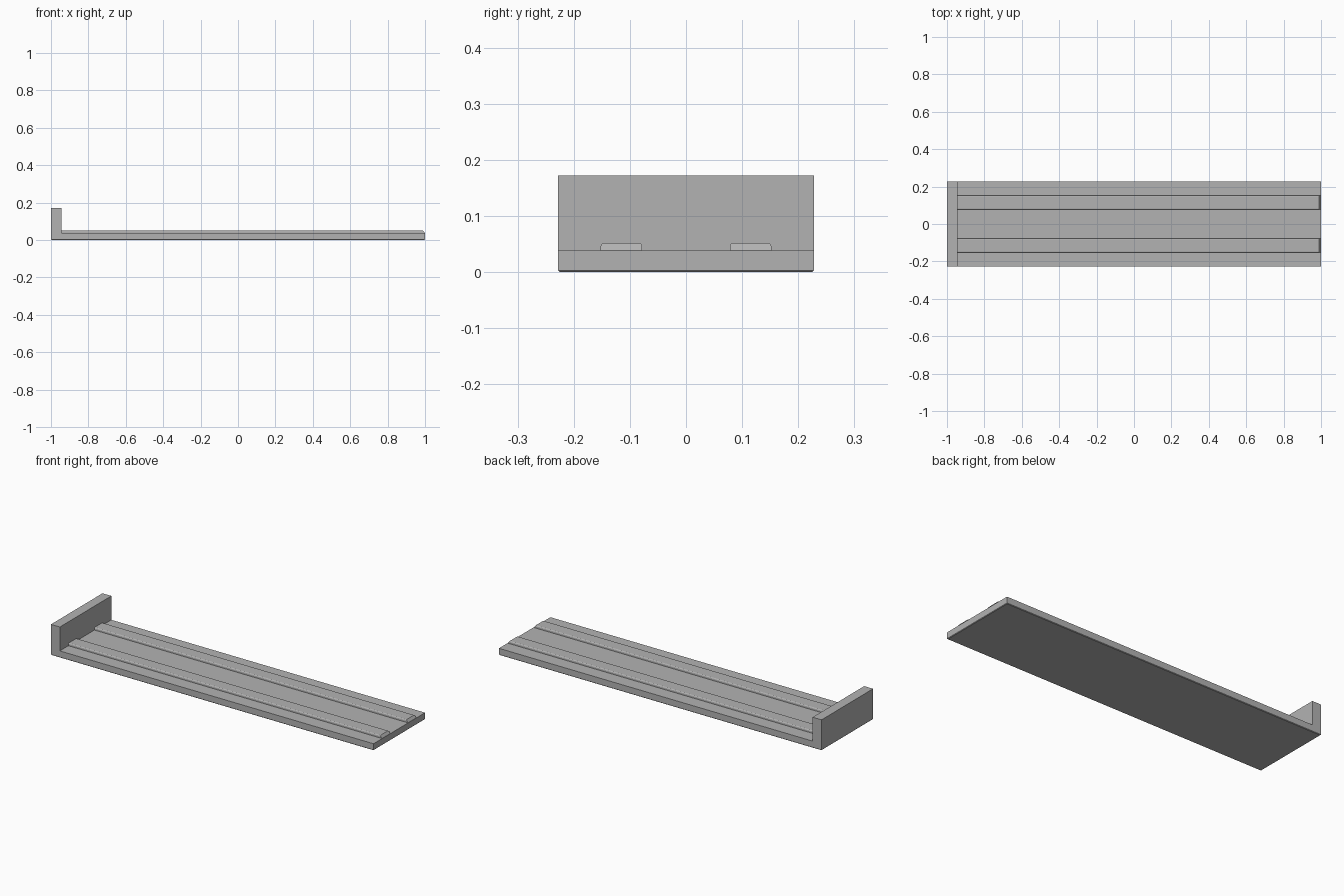
import bpy, bmesh

cube = bpy.data.objects.get("Cube")
if cube:
    bpy.data.objects.remove(cube, do_unlink=True)

grey = bpy.data.materials.new("plain grey")
grey.use_nodes = True
colour = (0.45, 0.45, 0.45, 1)
grey.diffuse_color = colour
grey.node_tree.nodes["Principled BSDF"].inputs["Base Color"].default_value = colour


def extrude(name, outline, to_point, vector, bevel=0, segments=1, pick=None):
    """Sweep a flat outline along a vector and bevel the picked edges."""
    bm = bmesh.new()
    face = bm.faces.new([bm.verts.new(to_point(a, b)) for a, b in outline])
    swept = bmesh.ops.extrude_face_region(bm, geom=[face], use_keep_orig=True)
    verts = [g for g in swept["geom"] if isinstance(g, bmesh.types.BMVert)]
    bmesh.ops.translate(bm, verts=verts, vec=vector)
    bmesh.ops.recalc_face_normals(bm, faces=bm.faces)
    if bevel:
        edges = [e for e in bm.edges if pick(e)]
        bmesh.ops.bevel(bm, geom=edges, offset=bevel, segments=segments,
                        profile=0.5, affect='EDGES')
    mesh = bpy.data.meshes.new(name)
    bm.to_mesh(mesh)
    bm.free()
    mesh.materials.append(grey)
    obj = bpy.data.objects.new(name, mesh)
    bpy.context.collection.objects.link(obj)
    return obj


half_width, deck, wall_top, wall_in = 0.228, 0.038, 0.172, -0.945

# L-shaped tray: long deck with an upright end wall, eased underside edges
profile = [(-1, 0), (1, 0), (1, deck), (wall_in, deck),
           (wall_in, wall_top), (-1, wall_top)]
extrude("tray_with_end_wall", profile, lambda x, z: (x, -half_width, z),
        (0, 2 * half_width, 0), 0.003, 1,
        lambda e: all(v.co.z < 0.001 for v in e.verts))

# Two long rails with rounded shoulders and a sloped free end
rail_top = 0.052
rail = [(wall_in - 0.01, deck - 0.005), (0.999, deck - 0.005), (0.999, deck),
        (0.988, rail_top), (wall_in - 0.01, rail_top)]
for name, y in (("front_rail", -0.152), ("back_rail", 0.078)):
    extrude(name, rail, lambda x, z: (x, y, z), (0, 0.074, 0), 0.006, 3,
            lambda e: all(v.co.z > rail_top - 0.001 for v in e.verts)
            and abs(e.verts[0].co.x - e.verts[1].co.x) > 1)
